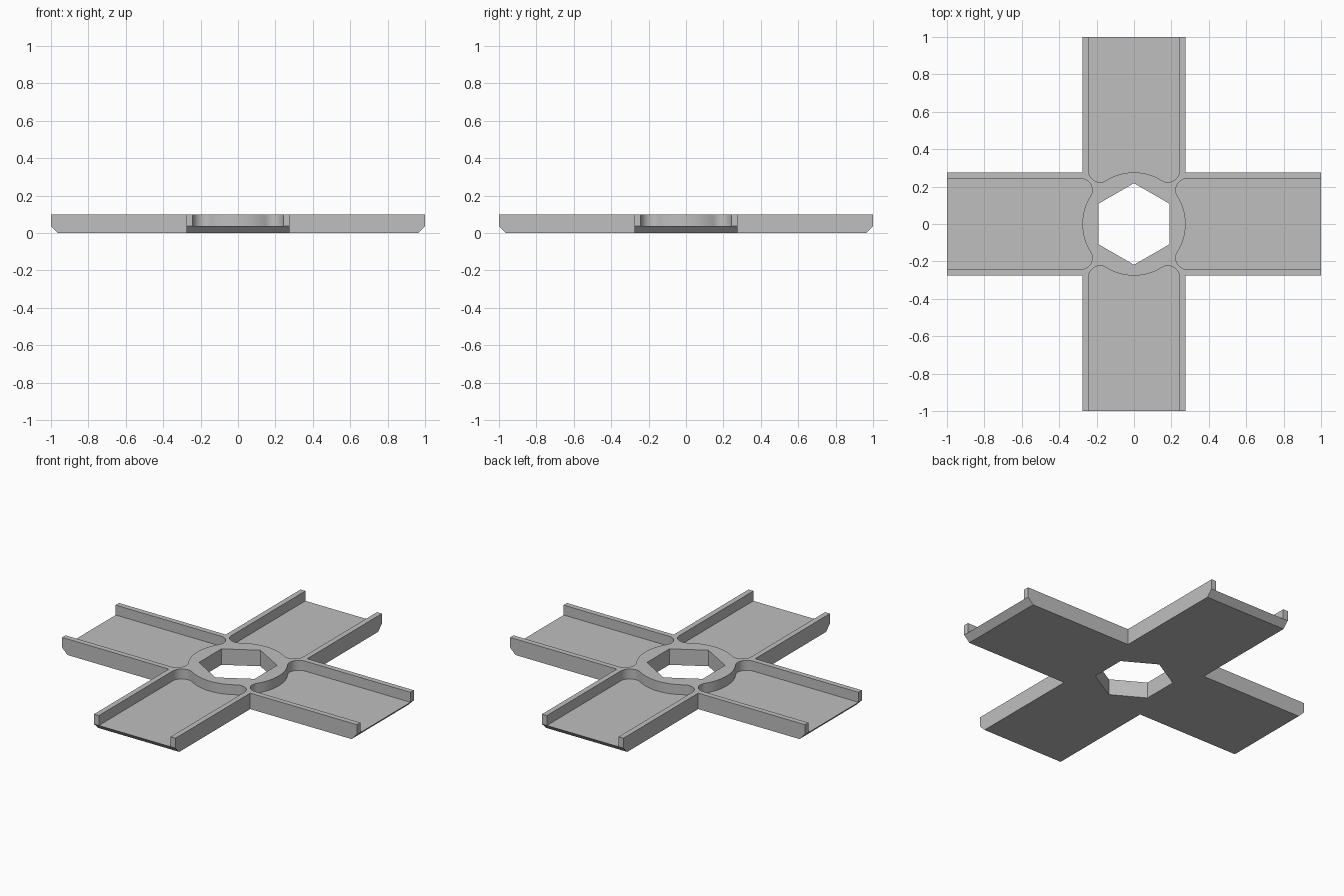
import bpy
import bmesh
from math import sin, cos, pi, sqrt, atan2

cube = bpy.data.objects.get("Cube")
if cube:
    bpy.data.objects.remove(cube, do_unlink=True)

HALF = 0.276      # half width of an arm
INNER = 0.243     # half width of the channel between the rails
FLOOR = 0.037     # floor thickness and end bevel
TOP = 0.098       # rail height
HUB = 0.276       # radius of the raised hub
FILLET = 0.062    # rounded inner corners of the channels

grey = bpy.data.materials.new("Light grey")
grey.use_nodes = True
colour = (0.52, 0.52, 0.52, 1)
grey.diffuse_color = colour
grey.node_tree.nodes["Principled BSDF"].inputs["Base Color"].default_value = colour


def loft(name, outlines):
    """Solid joining outlines given as (z, points), from bottom to top."""
    bm = bmesh.new()
    rings = [[bm.verts.new((x, y, z)) for x, y in pts] for z, pts in outlines]
    for low, high in zip(rings, rings[1:]):
        for i in range(len(low)):
            j = (i + 1) % len(low)
            bm.faces.new((low[i], low[j], high[j], high[i]))
    bm.faces.new(rings[0][::-1])
    bm.faces.new(rings[-1])
    bmesh.ops.recalc_face_normals(bm, faces=bm.faces)
    mesh = bpy.data.meshes.new(name)
    bm.to_mesh(mesh)
    bm.free()
    mesh.materials.append(grey)
    obj = bpy.data.objects.new(name, mesh)
    bpy.context.collection.objects.link(obj)
    return obj


def turn(points, quarter):
    for _ in range(quarter):
        points = [(-y, x) for x, y in points]
    return points


def cross(reach):
    arm = [(HALF, HALF), (HALF, reach), (-HALF, reach)]
    return [p for q in range(4) for p in turn(arm, q)]


def arc(cx, cy, r, start, end, steps):
    angles = [start + (end - start) * i / steps for i in range(steps + 1)]
    return [(cx + r * cos(a), cy + r * sin(a)) for a in angles]


def channel():
    """Open-ended channel whose inner end wraps round the hub."""
    cx = INNER - FILLET
    cy = sqrt((HUB + FILLET) ** 2 - cx ** 2)
    a = atan2(cy, cx)
    right = arc(cx, cy, FILLET, 0, a - pi, 14)
    hub = arc(0, 0, HUB, a, pi - a, 24)[1:-1]
    left = [(-x, y) for x, y in reversed(right)]
    return [(INNER, 1.1)] + right + hub + left + [(-INNER, 1.1)]


# Cross-shaped body with bevelled undersides at the arm ends
body = loft("cross_track", [(0, cross(1 - FLOOR)), (FLOOR, cross(1)), (TOP, cross(1))])

# Four channels and the hexagonal centre hole
cutters = [loft("channel_cutter", [(FLOOR, turn(channel(), q)), (0.2, turn(channel(), q))])
           for q in range(4)]
hexagon = arc(0, 0, 0.218, pi / 6, pi / 6 + 2 * pi, 6)[:-1]
cutters.append(loft("hexagon_cutter", [(-0.1, hexagon), (0.2, hexagon)]))

for cutter in cutters:
    cutter.hide_render = True
    cut = body.modifiers.new("cut", 'BOOLEAN')
    cut.operation = 'DIFFERENCE'
    cut.solver = 'EXACT'
    cut.object = cutter

bpy.ops.object.select_all(action='DESELECT')
bpy.context.view_layer.objects.active = body
body.select_set(True)
for modifier in list(body.modifiers):
    bpy.ops.object.modifier_apply(modifier=modifier.name)
for cutter in cutters:
    bpy.data.objects.remove(cutter, do_unlink=True)

bpy.ops.object.shade_smooth_by_angle(angle=pi / 6)
